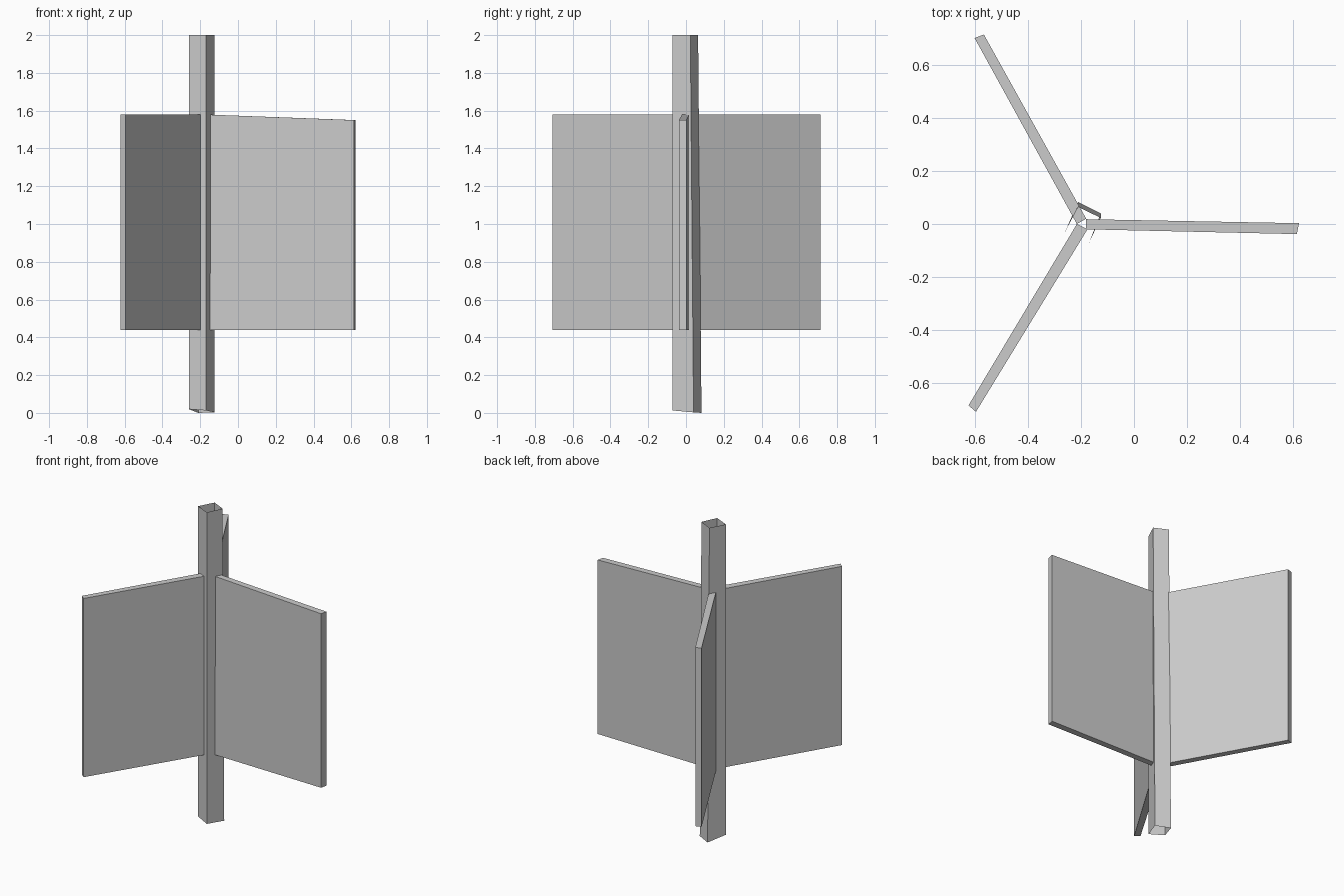
import bpy
import bmesh

cube = bpy.data.objects.get("Cube")
if cube:
    bpy.data.objects.remove(cube, do_unlink=True)

GREY = 0.6
grey = bpy.data.materials.new("plain grey")
grey.use_nodes = True
grey.diffuse_color = (GREY, GREY, GREY, 1)
grey.node_tree.nodes["Principled BSDF"].inputs["Base Color"].default_value = (GREY, GREY, GREY, 1)


def prism(name, bottom, top, capped):
    """Join two matching loops with flat sides, closing the ends if capped."""
    bm = bmesh.new()
    low = [bm.verts.new(p) for p in bottom]
    high = [bm.verts.new(p) for p in top]
    n = len(low)
    for i in range(n):
        j = (i + 1) % n
        bm.faces.new((low[i], low[j], high[j], high[i]))
    if capped:
        bm.faces.new(low[::-1])
        bm.faces.new(high)
    mesh = bpy.data.meshes.new(name)
    bm.to_mesh(mesh)
    bm.free()
    mesh.materials.append(grey)
    obj = bpy.data.objects.new(name, mesh)
    bpy.context.collection.objects.link(obj)
    return obj


# Open square post, slightly skewed, with a slanting lower end
prism("centre_post",
      [(-0.26, -0.03, 0.02), (-0.17, -0.072, 0.013), (-0.125, 0.04, 0.003), (-0.21, 0.082, 0)],
      [(-0.26, -0.03, 2), (-0.17, -0.072, 2), (-0.125, 0.023, 2), (-0.21, 0.064, 2)],
      capped=False)

# Three upright panels: plan corners run anticlockwise, inner pair then outer pair
BASE, TOP = 0.44, 1.58
panels = {
    "right_panel": ([(-0.18, 0.018), (-0.18, -0.02), (0.613, -0.038), (0.621, 0.003)], 1.55),
    "back_panel": ([(-0.215, 0.0), (-0.18, 0.02), (-0.565, 0.713), (-0.6, 0.7)], TOP),
    "front_panel": ([(-0.175, -0.02), (-0.215, 0.0), (-0.623, -0.683), (-0.595, -0.707)], TOP),
}
for name, (plan, outer_top) in panels.items():
    tops = (TOP, TOP, outer_top, outer_top)
    prism(name,
          [(x, y, BASE) for x, y in plan],
          [(x, y, z) for (x, y), z in zip(plan, tops)],
          capped=True)
